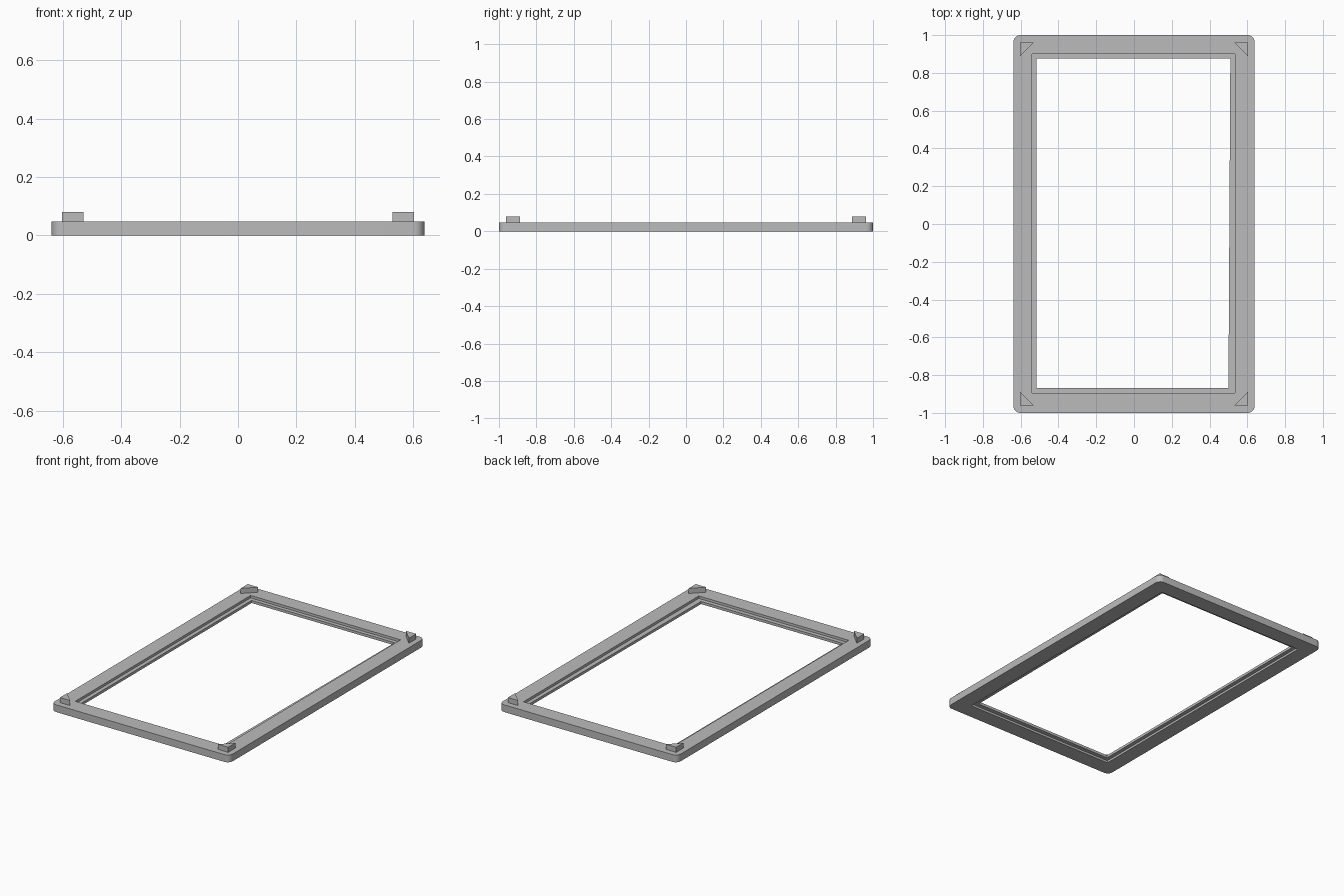
import bpy, bmesh, math

if "Cube" in bpy.data.objects:
    bpy.data.objects.remove(bpy.data.objects["Cube"])

grey = bpy.data.materials.new("plain grey")
grey.diffuse_color = (0.5, 0.5, 0.5, 1)
grey.use_nodes = True
grey.node_tree.nodes["Principled BSDF"].inputs["Base Color"].default_value = grey.diffuse_color


def finish(name, bm):
    bmesh.ops.recalc_face_normals(bm, faces=bm.faces[:])
    mesh = bpy.data.meshes.new(name)
    bm.to_mesh(mesh)
    bm.free()
    mesh.materials.append(grey)
    obj = bpy.data.objects.new(name, mesh)
    bpy.context.collection.objects.link(obj)
    return obj


# Frame dimensions
HX, HY, R, TOP = 0.638, 1.0, 0.035, 0.047
SEG = 8
SIGNS = [(1, 1), (-1, 1), (-1, -1), (1, -1)]      # counter-clockwise corners
opening = [(0.535, 0.90), (-0.54, 0.90), (-0.54, -0.895), (0.535, -0.895)]
lip = [(0.51, 0.875), (-0.515, 0.875), (-0.515, -0.868), (0.50, -0.868)]

# Frame: rounded outside, with a thin lip around the inside of the opening
bm = bmesh.new()


def loop(points, z):
    return [bm.verts.new((x, y, z)) for x, y in points]


def bridge(a, b):
    n = len(a)
    for i in range(n):
        j = (i + 1) % n
        bm.faces.new((a[i], a[j], b[j], b[i]))


outer = []
for k, (sx, sy) in enumerate(SIGNS):
    for i in range(SEG + 1):
        t = math.pi / 2 * (k + i / SEG)
        outer.append((sx * (HX - R) + R * math.cos(t),
                      sy * (HY - R) + R * math.sin(t)))

out_low, out_high = loop(outer, 0), loop(outer, TOP)
bridge(out_low, out_high)
inner = [loop(p, z) for p, z in ((opening, TOP), (opening, 0.031), (lip, 0.031),
                                 (lip, 0.014), (opening, 0.014), (opening, 0))]
for a, b in zip(inner, inner[1:]):
    bridge(a, b)

# Flat top and underside, one piece for each side of the frame
MID = SEG // 2
for ring, hole in ((out_high, inner[0]), (out_low, inner[-1])):
    for k in range(4):
        start = k * (SEG + 1) + MID
        side = [ring[(start + i) % len(ring)] for i in range(SEG + 2)]
        bm.faces.new(side + [hole[(k + 1) % 4], hole[k]])

frame = finish("frame", bm)
bpy.context.view_layer.objects.active = frame
frame.select_set(True)
bpy.ops.object.shade_smooth_by_angle(angle=math.radians(30))

# Triangular corner pegs
PX, PY, LEG, PEG_TOP = 0.603, 0.962, 0.074, 0.08
for name, (sx, sy) in zip(("back_right", "back_left", "front_left", "front_right"), SIGNS):
    bm = bmesh.new()
    tri = [(sx * PX, sy * PY), (sx * (PX - LEG), sy * PY), (sx * PX, sy * (PY - LEG))]
    low, high = loop(tri, TOP), loop(tri, PEG_TOP)
    bridge(low, high)
    bm.faces.new(low)
    bm.faces.new(high)
    finish(name + "_peg", bm)
